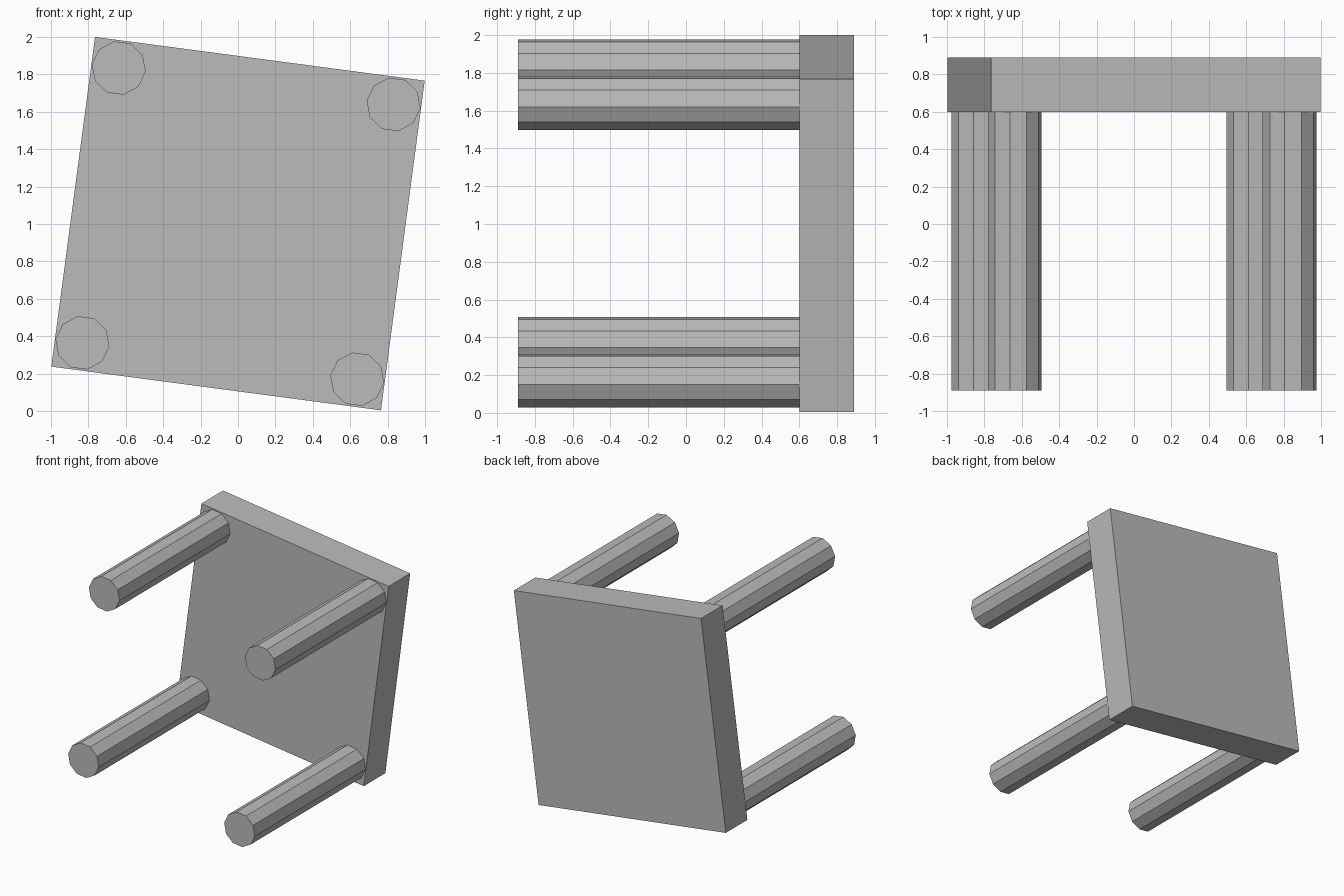
import bpy
from math import radians
from mathutils import Matrix

cube = bpy.data.objects.get("Cube")
if cube:
    bpy.data.objects.remove(cube, do_unlink=True)

# Single plain grey
GREY = (0.5, 0.5, 0.5, 1)
grey = bpy.data.materials.new("plain_grey")
grey.use_nodes = True
grey.diffuse_color = GREY
grey.node_tree.nodes["Principled BSDF"].inputs["Base Color"].default_value = GREY

SIDE, FRONT, SEAM, BACK = 1.778, -0.89, 0.6, 0.89
LEG_OFFSET, LEG_RADIUS = 0.741, 0.145

# The table lies on its side, turned about its leg axis
pose = Matrix.Translation((0, 0, 1.002)) @ Matrix.Rotation(radians(7.55), 4, "Y")


def finish(name, local):
    obj = bpy.context.object
    obj.name = name
    obj.data.materials.append(grey)
    obj.data.transform(local)
    obj.matrix_world = pose


# Square table top
bpy.ops.mesh.primitive_cube_add(size=1)
finish("table_top", Matrix.Translation((0, (SEAM + BACK) / 2, 0))
       @ Matrix.Diagonal((SIDE, BACK - SEAM, SIDE, 1)))

# Four ten-sided legs, with a vertex on the local x axis
for side, x in (("right", -1), ("left", 1)):
    for level, z in (("lower", -1), ("upper", 1)):
        bpy.ops.mesh.primitive_cylinder_add(vertices=10, radius=LEG_RADIUS, depth=SEAM - FRONT)
        finish(f"{level}_{side}_leg",
               Matrix.Translation((x * LEG_OFFSET, (SEAM + FRONT) / 2, z * LEG_OFFSET))
               @ Matrix.Rotation(radians(90), 4, "X") @ Matrix.Rotation(radians(90), 4, "Z"))
